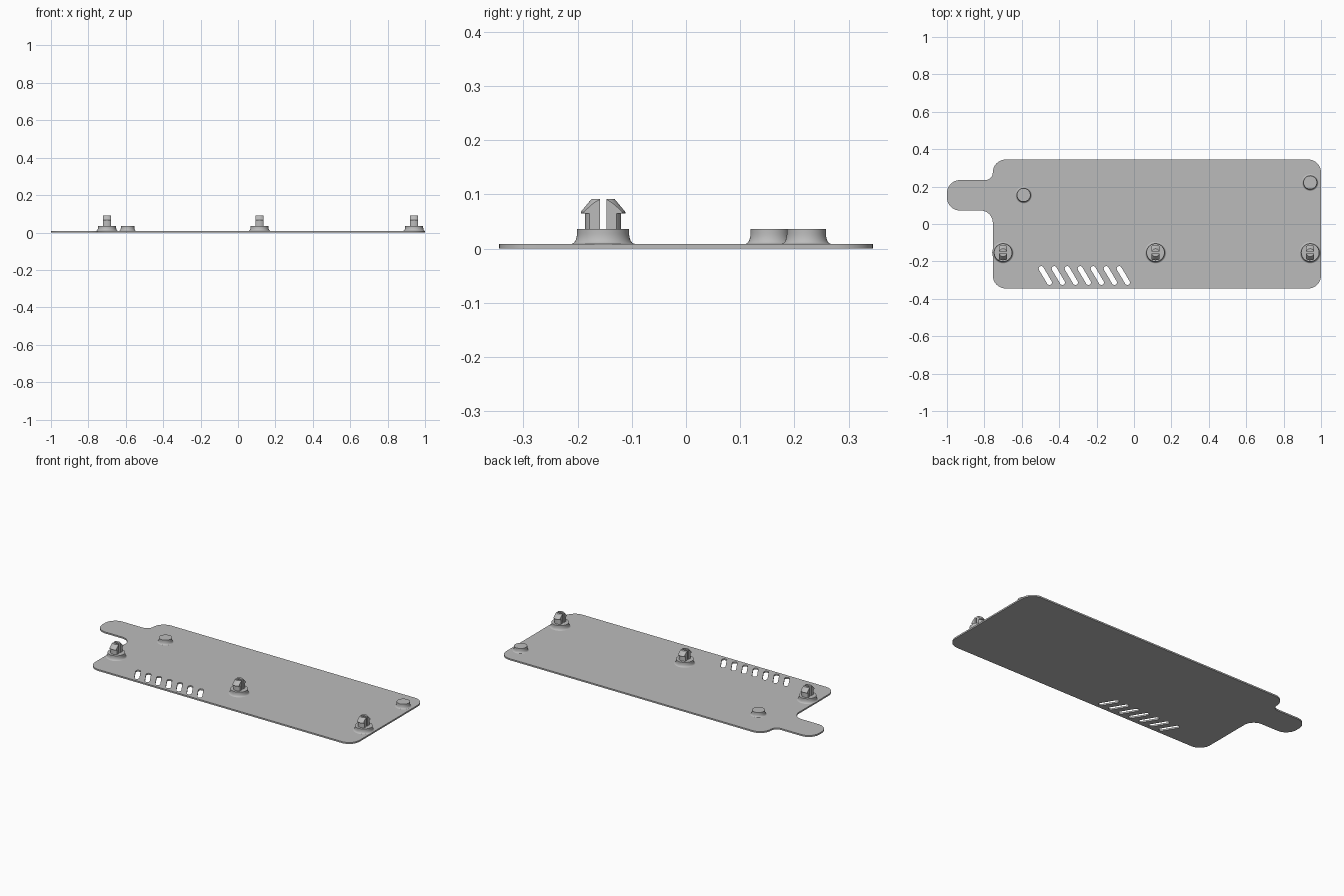
import bpy, bmesh
from math import pi, sin, cos, radians, atan2
from mathutils import Vector

cube = bpy.data.objects.get("Cube")
if cube:
    bpy.data.objects.remove(cube)

grey = bpy.data.materials.new("plain_grey")
grey.use_nodes = True
grey.diffuse_color = (0.5, 0.5, 0.5, 1)
grey.node_tree.nodes["Principled BSDF"].inputs["Base Color"].default_value = grey.diffuse_color

THICK = 0.009
BOSS_TOP = 0.036


def add_object(name, mesh, location=(0, 0, 0), smooth=True):
    obj = bpy.data.objects.new(name, mesh)
    bpy.context.collection.objects.link(obj)
    obj.location = location
    if not mesh.materials:
        mesh.materials.append(grey)
    if smooth:
        bpy.ops.object.select_all(action='DESELECT')
        obj.select_set(True)
        bpy.context.view_layer.objects.active = obj
        bpy.ops.object.shade_smooth_by_angle(angle=radians(30))
    return obj


def rounded(corners, steps=10):
    """Outline with each (x, y, radius) corner replaced by a tangent arc."""
    points = []
    for i, (x, y, r) in enumerate(corners):
        p = Vector((x, y))
        a = (Vector(corners[i - 1][:2]) - p).normalized()
        b = (Vector(corners[(i + 1) % len(corners)][:2]) - p).normalized()
        # All corners are square, so the arc centre lies r along both edges
        centre = p + (a + b) * r
        for k in range(steps + 1):
            t = k / steps * pi / 2
            points.append(centre - b * r * cos(t) - a * r * sin(t))
    return points


def capsule(cx, cy, dx, dy, r, steps=8):
    """Slanted slot outline between the two ends at +-(dx, dy)."""
    ang = atan2(dy, dx)
    points = []
    for side in (1, -1):
        start = ang - pi / 2 + (0 if side == 1 else pi)
        for k in range(steps + 1):
            t = start + pi * k / steps
            points.append(Vector((cx + side * dx + r * cos(t), cy + side * dy + r * sin(t))))
    return points


def lathe(profile, segments=48):
    """Closed solid of revolution from (radius, z) points, bottom to top."""
    bm = bmesh.new()
    rings = [[bm.verts.new((r * cos(2 * pi * k / segments), r * sin(2 * pi * k / segments), z))
              for k in range(segments)] for r, z in profile]
    for low, high in zip(rings, rings[1:]):
        for k in range(segments):
            n = (k + 1) % segments
            bm.faces.new((low[k], low[n], high[n], high[k]))
    bm.faces.new(rings[0][::-1])
    bm.faces.new(rings[-1])
    return bm


def to_mesh(bm, name):
    bmesh.ops.recalc_face_normals(bm, faces=bm.faces[:])
    mesh = bpy.data.meshes.new(name)
    bm.to_mesh(mesh)
    bm.free()
    return mesh


def boss_mesh(name, radius, flare):
    """Round boss with a concave fillet at its foot."""
    height = 0.02
    profile = [(radius + flare, THICK / 2)]
    for k in range(9):
        t = k / 8 * pi / 2
        profile.append((radius + flare * (1 - sin(t)), THICK + height * (1 - cos(t))))
    profile.append((radius, BOSS_TOP))
    return to_mesh(lathe(profile), name)


def prong_mesh(name, side):
    """Half of a barbed snap post, flattened on both flanks."""
    bm = lathe([(0.033, BOSS_TOP - 0.004), (0.033, 0.065), (0.041, 0.065),
                (0.041, 0.068), (0.021, 0.092)])
    for point, normal in (((0.0215, 0, 0), (1, 0, 0)), ((-0.0215, 0, 0), (-1, 0, 0)),
                          ((0, side * 0.006, 0), (0, -side, 0))):
        geom = bm.verts[:] + bm.edges[:] + bm.faces[:]
        cut = bmesh.ops.bisect_plane(bm, geom=geom, plane_co=point, plane_no=normal,
                                     clear_outer=True)["geom_cut"]
        edges = [e for e in cut if isinstance(e, bmesh.types.BMEdge)]
        bmesh.ops.edgeloop_fill(bm, edges=edges)
    return to_mesh(bm, name)


# Base plate with side tab and slanted vent slots
outline = rounded([(1, -0.345, 0.07), (1, 0.345, 0.07), (-0.755, 0.345, 0.07),
                   (-0.755, 0.235, 0.04), (-1, 0.235, 0.07), (-1, 0.072, 0.07),
                   (-0.755, 0.072, 0.065), (-0.755, -0.345, 0.07)])
slots = [capsule(-0.474 + 0.0695 * i, -0.276, 0.022, -0.037, 0.0135) for i in range(7)]
curve = bpy.data.curves.new("plate_outline", 'CURVE')
curve.dimensions = '2D'
curve.fill_mode = 'BOTH'
curve.extrude = THICK / 2
for loop in [outline] + slots:
    spline = curve.splines.new('POLY')
    spline.points.add(len(loop) - 1)
    for point, co in zip(spline.points, loop):
        point.co = (co.x, co.y, 0, 1)
    spline.use_cyclic_u = True
helper = bpy.data.objects.new("plate_outline", curve)
bpy.context.collection.objects.link(helper)
depsgraph = bpy.context.evaluated_depsgraph_get()
plate = bpy.data.meshes.new_from_object(helper.evaluated_get(depsgraph))
bpy.data.objects.remove(helper)
plate.materials.clear()
add_object("base_plate", plate, (0, 0, THICK / 2))

# Snap posts on flared bosses along the front
large_boss = boss_mesh("post_boss", 0.048, 0.010)
prongs = {"front": prong_mesh("front_prong", -1), "rear": prong_mesh("rear_prong", 1)}
for label, x in (("right", -0.7), ("middle", 0.115), ("left", 0.942)):
    spot = (x, -0.153, 0)
    add_object(label + "_post_boss", large_boss, spot)
    for end, mesh in prongs.items():
        add_object(label + "_" + end + "_prong", mesh, spot)

# Plain support bosses at the rear
small_boss = boss_mesh("support_boss", 0.036, 0.009)
add_object("right_support_boss", small_boss, (-0.59, 0.155, 0))
add_object("left_support_boss", small_boss, (0.942, 0.222, 0))
